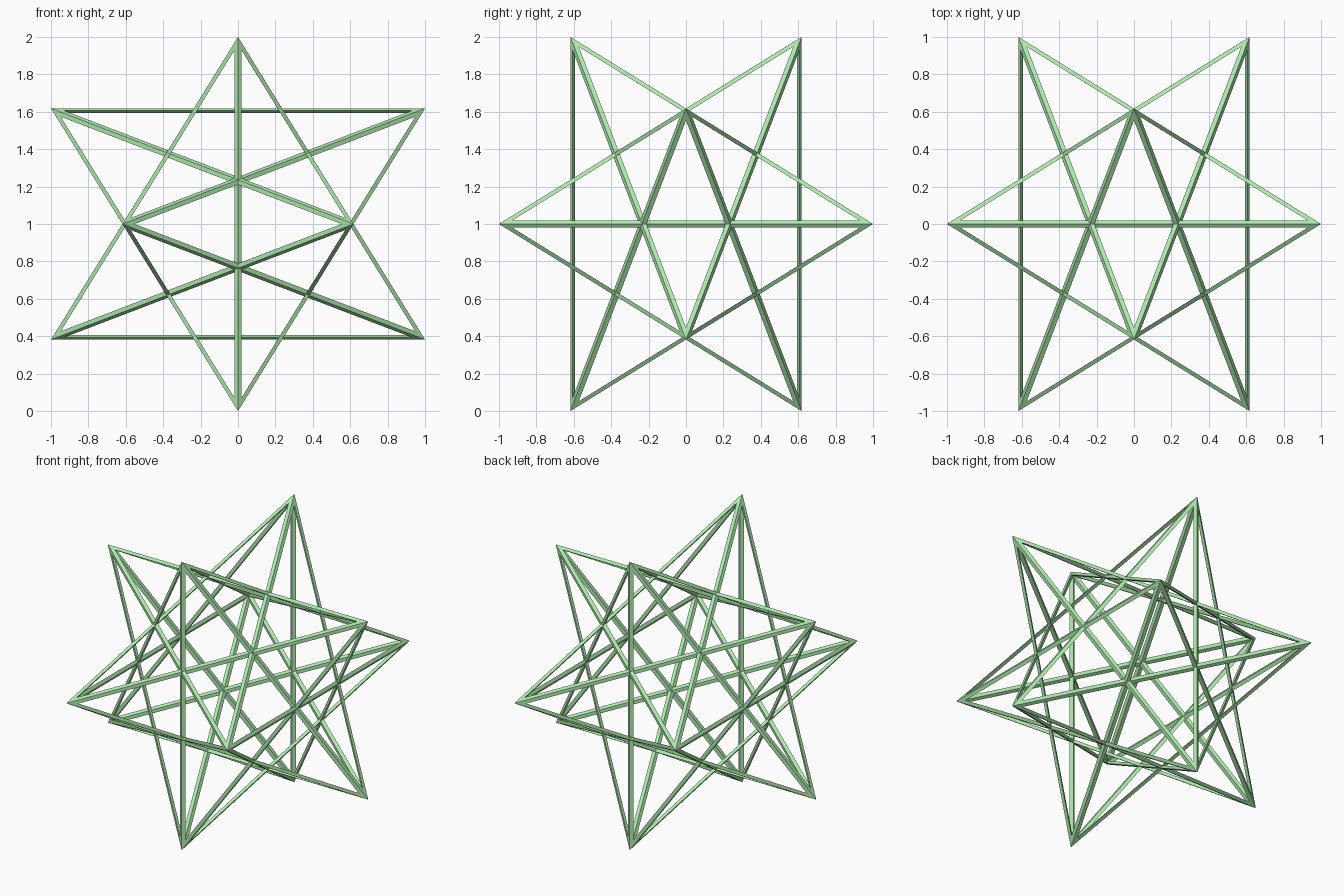
import bpy, bmesh, math
from mathutils import Vector

if "Cube" in bpy.data.objects:
    bpy.data.objects.remove(bpy.data.objects["Cube"])

G = (math.sqrt(5) - 1) / 2        # 0.618
BAR = 0.0235                      # bar width measured in each star face
CORNER = BAR / math.sin(math.radians(18))
INNER = 1 - 2 * BAR * math.cos(math.radians(58.28)) / G

# Twelve star tips
tips = []
for a in (1, -1):
    for b in (G, -G):
        tips += [Vector((a, 0, b)), Vector((b, a, 0)), Vector((0, b, a))]
near = lambda p, q, d: abs((p - q).length - d) < 0.01

bm = bmesh.new()
cache = {}


def vert(key, co):
    if key not in cache:
        cache[key] = bm.verts.new(co + Vector((0, 0, 1)))
    return cache[key]


def quad(verts, centre):
    f = bm.faces.new(verts)
    f.normal_update()
    if f.normal.dot(f.calc_center_median() - centre) < 0:
        f.normal_flip()


# Diamond-section bar along every edge, mitred at the star tips
for i in range(12):
    for j in range(i + 1, 12):
        if not near(tips[i], tips[j], 2):
            continue
        ends = (i, j)
        outer = [vert(('o', e), tips[e]) for e in ends]
        inner = [vert(('i', e), tips[e] * INNER) for e in ends]
        centre = sum((v.co for v in outer + inner), Vector()) / 4
        for k in range(12):
            if all(near(tips[k], tips[e], 2 * G) for e in ends):
                c = tips[k] / math.sqrt(5)      # centre of the pentagram face
                side = [vert((k, e), tips[e] + (c - tips[e]).normalized() * CORNER)
                        for e in ends]
                for rail in (outer, inner):
                    quad([rail[0], rail[1], side[1], side[0]], centre)

mesh = bpy.data.meshes.new("star_frame")
bm.to_mesh(mesh)
bm.free()
frame = bpy.data.objects.new("star_frame", mesh)
bpy.context.collection.objects.link(frame)

mat = bpy.data.materials.new("green")
mat.diffuse_color = (0.42, 0.8, 0.42, 1)
mat.use_nodes = True
mat.node_tree.nodes["Principled BSDF"].inputs["Base Color"].default_value = mat.diffuse_color
mesh.materials.append(mat)
